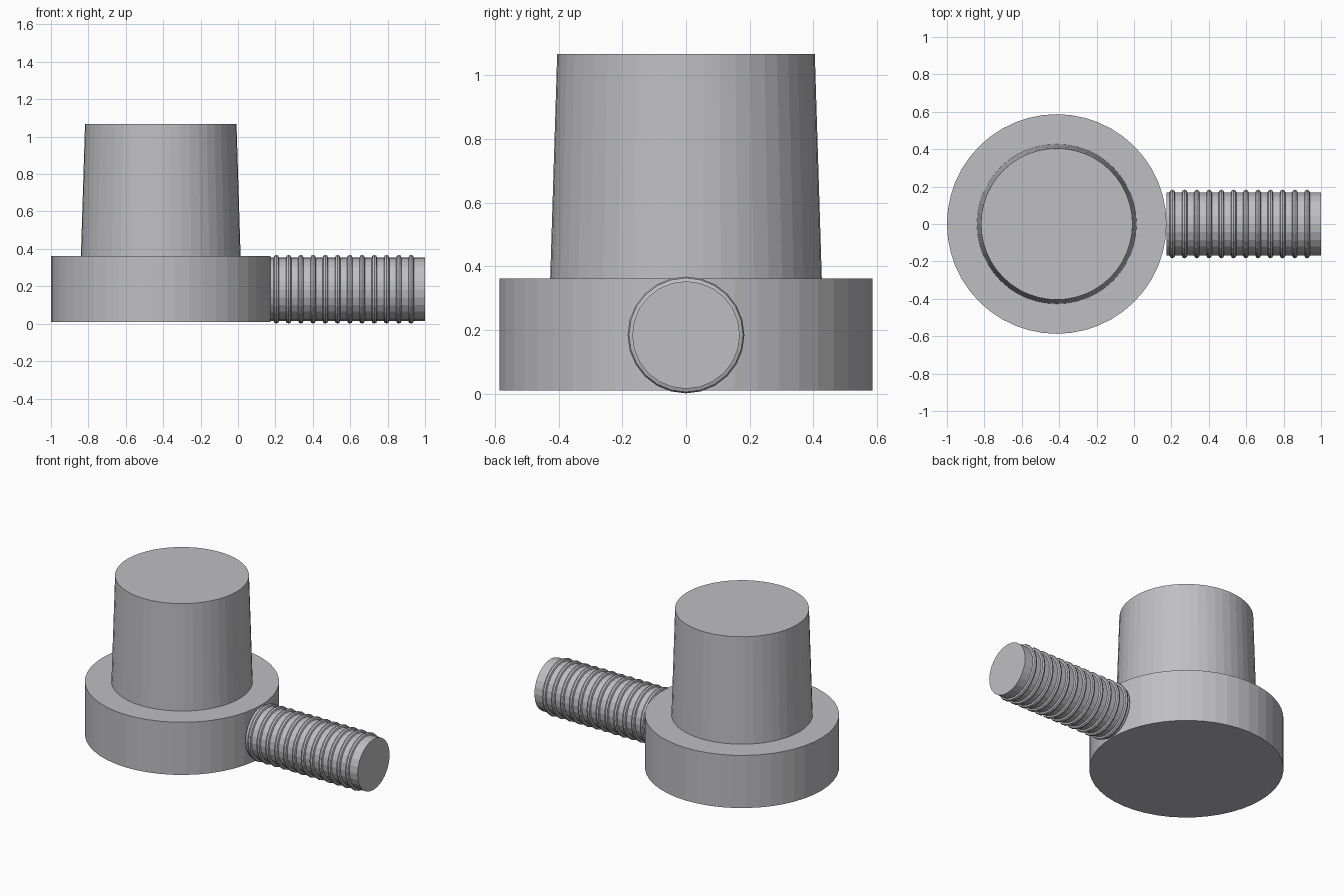
import bpy, math

if "Cube" in bpy.data.objects:
    bpy.data.objects.remove(bpy.data.objects["Cube"])

grey = bpy.data.materials.new("light_grey")
grey.diffuse_color = (0.52, 0.52, 0.54, 1)
grey.use_nodes = True
grey.node_tree.nodes["Principled BSDF"].inputs["Base Color"].default_value = grey.diffuse_color

CX = -0.413          # axis of the round body
ROD_Z = 0.184        # axis height of the rod
ROD_R = 0.169
ROD_START = 0.174


def finish(name):
    ob = bpy.context.object
    ob.name = name
    ob.data.materials.append(grey)
    return ob


# Wide base disc
bpy.ops.mesh.primitive_cylinder_add(vertices=48, radius=0.587, depth=0.351,
                                    location=(CX, 0, 0.1855))
finish("base_disc")

# Slightly tapered plug standing on the disc
bpy.ops.mesh.primitive_cone_add(vertices=48, radius1=0.427, radius2=0.405, depth=0.706,
                                location=(CX, 0, 0.714))
finish("tapered_plug")

# Horizontal rod
bpy.ops.mesh.primitive_cylinder_add(vertices=24, radius=ROD_R, depth=1 - ROD_START,
                                    location=((1 + ROD_START) / 2, 0, ROD_Z),
                                    rotation=(0, math.pi / 2, 0))
finish("rod")

# Thread ridges along the rod
for i in range(12):
    bpy.ops.mesh.primitive_torus_add(major_segments=24, minor_segments=8,
                                     major_radius=ROD_R, minor_radius=0.0145,
                                     location=(0.205 + i * 0.0655, 0, ROD_Z),
                                     rotation=(0, math.pi / 2, 0))
    finish(f"thread_ridge_{i + 1}")
